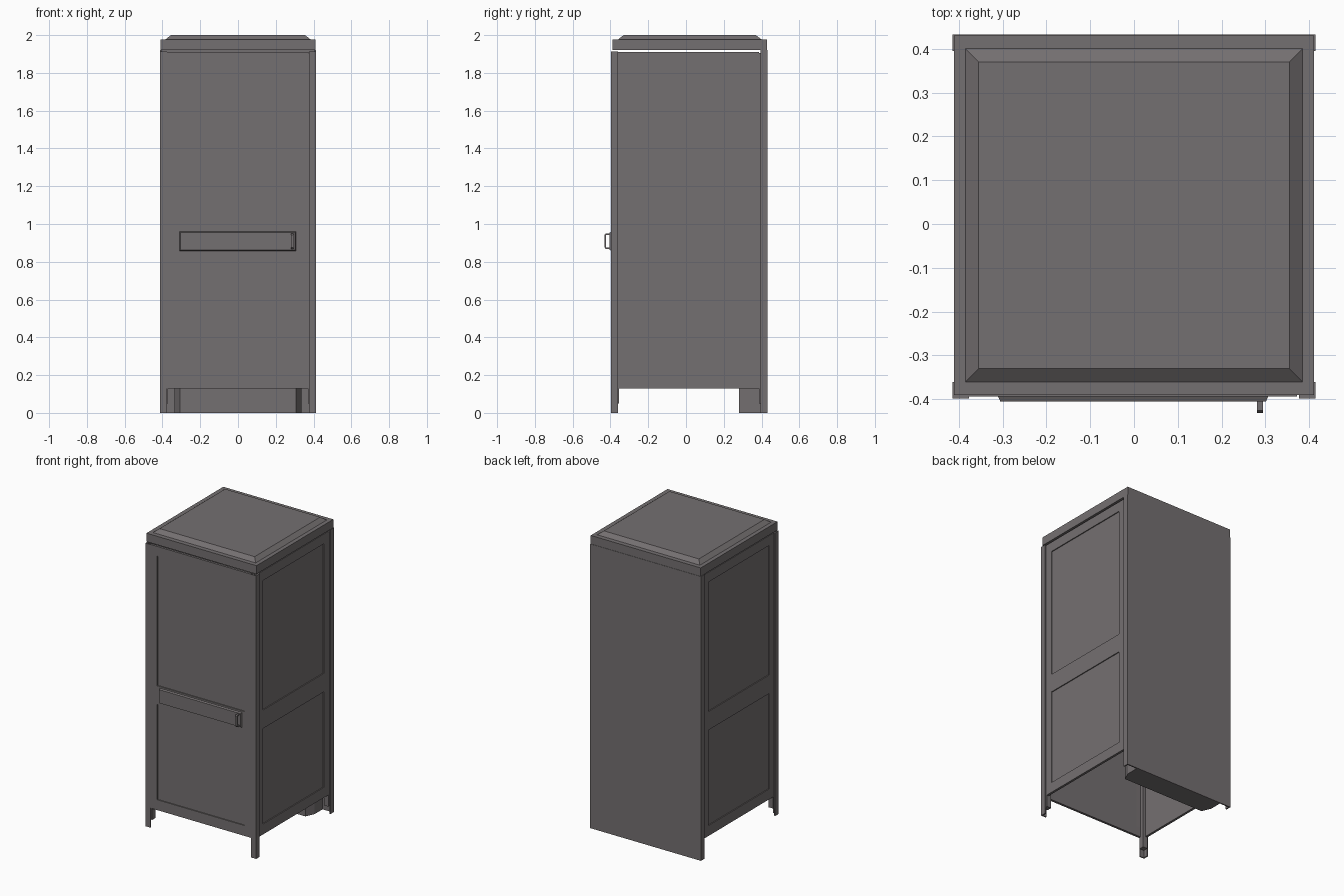
import bpy, bmesh
from math import radians

if "Cube" in bpy.data.objects:
    bpy.data.objects.remove(bpy.data.objects["Cube"])

grey = bpy.data.materials.new("warm_grey_paint")
grey.diffuse_color = (0.175, 0.16, 0.164, 1)
grey.use_nodes = True
grey.node_tree.nodes["Principled BSDF"].inputs["Base Color"].default_value = grey.diffuse_color


def finish(name, bm):
    bmesh.ops.recalc_face_normals(bm, faces=bm.faces)
    me = bpy.data.meshes.new(name)
    bm.to_mesh(me)
    bm.free()
    me.materials.append(grey)
    ob = bpy.data.objects.new(name, me)
    bpy.context.collection.objects.link(ob)
    return ob


def prism(name, outline, z0, z1):
    """Extrude a plan outline from z0 to z1."""
    bm = bmesh.new()
    lo = [bm.verts.new((x, y, z0)) for x, y in outline]
    hi = [bm.verts.new((x, y, z1)) for x, y in outline]
    bm.faces.new(lo)
    bm.faces.new(hi)
    for i in range(len(lo)):
        j = (i + 1) % len(lo)
        bm.faces.new((lo[i], lo[j], hi[j], hi[i]))
    return finish(name, bm)


def box(name, x0, x1, y0, y1, z0, z1):
    return prism(name, [(x0, y0), (x1, y0), (x1, y1), (x0, y1)], z0, z1)


def frustum(name, a, b):
    """Join two rectangles, each a list of four corners."""
    bm = bmesh.new()
    va, vb = [[bm.verts.new(p) for p in r] for r in (a, b)]
    bm.faces.new(va)
    bm.faces.new(vb)
    for i in range(4):
        j = (i + 1) % 4
        bm.faces.new((va[i], va[j], vb[j], vb[i]))
    return finish(name, bm)


def framed_wall(name, us, loc, turn):
    """Sheet wall with two recessed fields and a middle rail."""
    zs = [0.13, 0.2, 0.845, 0.97, 1.845, 1.911]
    bm = bmesh.new()
    g = [[bm.verts.new((u, 0, z)) for u in us] for z in zs]
    fields = []
    for r in range(5):
        for c in range(3):
            f = bm.faces.new((g[r][c], g[r][c + 1], g[r + 1][c + 1], g[r + 1][c]))
            if c == 1 and r in (1, 3):
                fields.append(f)
    bm.normal_update()
    bmesh.ops.inset_individual(bm, faces=fields, thickness=0.0005, depth=-0.006)
    me = bpy.data.meshes.new(name)
    bm.to_mesh(me)
    bm.free()
    me.materials.append(grey)
    ob = bpy.data.objects.new(name, me)
    bpy.context.collection.objects.link(ob)
    ob.location = loc
    ob.rotation_euler.z = radians(turn)
    sol = ob.modifiers.new("thickness", 'SOLIDIFY')
    sol.thickness = 0.016
    sol.offset = -1


# Door and side walls (bottom stays open)
framed_wall("door", [-0.384, -0.328, 0.325, 0.372], (0, -0.394, 0), 0)
framed_wall("right_wall", [-0.378, -0.31, 0.34, 0.386], (0.405, 0, 0), 90)
framed_wall("left_wall", [-0.386, -0.34, 0.31, 0.378], (-0.405, 0, 0), -90)

# Back sheet reaching the floor
box("back_panel", -0.414, 0.414, 0.424, 0.432, 0, 1.92)

# Corner posts: outer angle iron plus a shorter inner post
for sx, side in ((-1, "left"), (1, "right")):
    for yo, d, end in ((-0.398, 1, "front"), (0.4315, -1, "back")):
        x, t, w = 0.414, 0.008, 0.037
        plan = [(x, 0), (x, w), (x - t, w), (x - t, t), (x - w, t), (x - w, 0)]
        top = 1.912 if end == "front" else 1.92
        prism(f"{end}_{side}_angle_post", [(sx * px, yo + d * py) for px, py in plan], 0, top)
        xa, xb = sorted((sx * 0.404, sx * 0.37))
        ya, yb = sorted((yo + d * 0.01, yo + d * 0.044))
        box(f"{end}_{side}_inner_post", xa, xb, ya, yb, 0.05, 1.905)

# Lid slab with a bevelled raised cap
box("lid", -0.411, 0.411, -0.39, 0.43, 1.92, 1.977)


def rect(x, y0, y1, z):
    return [(-x, y0, z), (x, y0, z), (x, y1, z), (-x, y1, z)]


frustum("lid_cap", rect(0.384, -0.36, 0.40, 1.977), rect(0.355, -0.33, 0.37, 2.0))

# Rear plinth with chamfered front corners
prism("rear_plinth", [(-0.335, 0.424), (-0.335, 0.34), (-0.308, 0.28),
                      (0.308, 0.28), (0.335, 0.34), (0.335, 0.424)], 0, 0.135)


# Raised band across the door
def plate(x0, x1, z0, z1, y):
    return [(x0, y, z0), (x1, y, z0), (x1, y, z1), (x0, y, z1)]


frustum("door_band", plate(-0.311, 0.307, 0.857, 0.96, -0.392),
        plate(-0.305, 0.301, 0.863, 0.954, -0.405))

# Pull handle: bent bar swept as a U profile
outer = [(-0.404, 0.868), (-0.425, 0.868), (-0.431, 0.876),
         (-0.431, 0.942), (-0.425, 0.95), (-0.404, 0.95)]
inner = [(-0.404, 0.942), (-0.423, 0.942), (-0.423, 0.876), (-0.404, 0.876)]
bm = bmesh.new()
face = bm.faces.new([bm.verts.new((0.281, y, z)) for y, z in outer + inner])
ext = bmesh.ops.extrude_face_region(bm, geom=[face], use_keep_orig=True)
bmesh.ops.translate(bm, vec=(0.013, 0, 0),
                    verts=[v for v in ext["geom"] if isinstance(v, bmesh.types.BMVert)])
finish("handle", bm)
